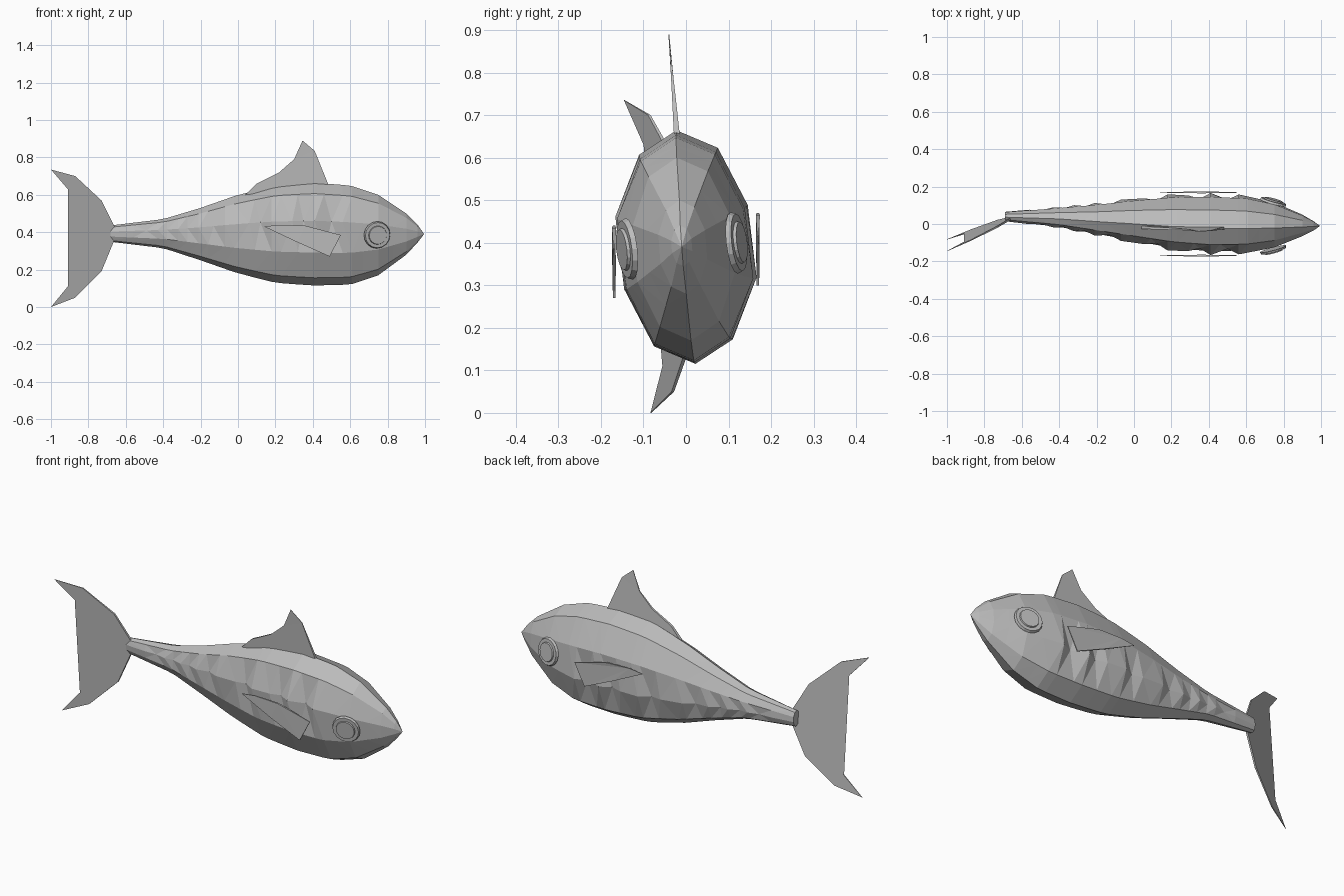
import bpy, bmesh
from mathutils import Vector, Matrix

cube = bpy.data.objects.get("Cube")
if cube:
    bpy.data.objects.remove(cube, do_unlink=True)

grey = bpy.data.materials.new("plain grey")
grey.use_nodes = True
colour = (0.5, 0.5, 0.5, 1)
grey.diffuse_color = colour
grey.node_tree.nodes["Principled BSDF"].inputs["Base Color"].default_value = colour


def finish(name, bm):
    """Turn a bmesh into a flat shaded grey object."""
    bmesh.ops.recalc_face_normals(bm, faces=bm.faces)
    mesh = bpy.data.meshes.new(name)
    bm.to_mesh(mesh)
    bm.free()
    mesh.materials.append(grey)
    obj = bpy.data.objects.new(name, mesh)
    bpy.context.scene.collection.objects.link(obj)
    return obj


# Body profile: x, top, bottom, right edge, left edge
PROFILE = [
    (-0.69, 0.435, 0.35, 0.015, 0.065),
    (-0.4, 0.47, 0.315, -0.02, 0.09),
    (-0.2, 0.53, 0.25, -0.06, 0.11),
    (0, 0.6, 0.18, -0.1, 0.135),
    (0.2, 0.65, 0.13, -0.14, 0.155),
    (0.4, 0.665, 0.115, -0.16, 0.16),
    (0.6, 0.65, 0.12, -0.155, 0.15),
    (0.75, 0.6, 0.17, -0.125, 0.115),
    (0.9, 0.5, 0.28, -0.065, 0.05),
    (0.96, 0.44, 0.345, -0.035, 0.015),
]


def section(x):
    """Interpolate the profile at x."""
    for a, b in zip(PROFILE, PROFILE[1:]):
        if x <= b[0]:
            break
    t = (x - a[0]) / (b[0] - a[0])
    return [p + (q - p) * t for p, q in zip(a[1:], b[1:])]


# Slightly rolled ten-sided cross-section; the second half mirrors the first
HALF = [(-0.14, 1), (0.47, 0.85), (0.91, 0.36), (1, -0.26), (0.69, -0.79)]
UNIT = HALF + [(-y, -z) for y, z in HALF]
FLANKS = (3, 8)
RIDGES = [0.61, 0.46, 0.23, -0.02, -0.16, -0.27, -0.38]


def body():
    # Each flank ridge is followed by a sunken ring, like overlapping plates
    rings = [(x, 1, 0) for x in (-0.69, -0.56, 0.67, 0.75, 0.83, 0.9, 0.96)]
    for x in RIDGES:
        rings += [(x, 1.04, -0.05), (x - 0.05, 0.84, -0.06)]
    rings += [(0.32, 0.97, -0.03), (0.09, 0.97, -0.03)]
    bm = bmesh.new()
    loops = []
    for x, swell, shift in sorted(rings):
        loop = []
        for i, (u, v) in enumerate(UNIT):
            flank = i in FLANKS
            px = x + shift if flank else x
            top, low, right, left = section(px)
            k = swell if flank else 1
            y = (left + right) / 2 + u * k * (left - right) / 2
            z = (top + low) / 2 + v * (top - low) / 2
            loop.append(bm.verts.new((px, y, z)))
        loops.append(loop)
    n = len(UNIT)
    for a, b in zip(loops, loops[1:]):
        for i in range(n):
            bm.faces.new((a[i], a[(i + 1) % n], b[(i + 1) % n], b[i]))
    bm.faces.new(loops[0])
    nose = bm.verts.new((0.995, -0.01, 0.39))
    for i in range(n):
        bm.faces.new((loops[-1][i], loops[-1][(i + 1) % n], nose))
    flat = [f for f in bm.faces if len(f.verts) == 4]
    bmesh.ops.triangulate(bm, faces=flat, quad_method="SHORT_EDGE")
    finish("body", bm)


def fin(name, outline, middle, half):
    """Plate from an x-z outline; middle gives its y, half its half thickness."""
    bm = bmesh.new()
    sides = []
    for s in (-1, 1):
        sides.append([bm.verts.new((x, middle(x, z) + s * half(x, z), z))
                      for x, z in outline])
    for side in sides:
        bm.faces.new(side)
    a, b = sides
    for i in range(len(a)):
        j = (i + 1) % len(a)
        bm.faces.new((a[i], a[j], b[j], b[i]))
    bmesh.ops.triangulate(bm, faces=bm.faces[:])
    finish(name, bm)


def eye(name, centre, normal):
    """Shallow stepped disc lying on the head."""
    turn = Vector(normal).to_track_quat("Z", "Y").to_matrix().to_4x4()
    bm = bmesh.new()
    for r1, r2, lift in ((0.073, 0.068, 0), (0.052, 0.048, 0.007)):
        bmesh.ops.create_cone(
            bm, cap_ends=True, segments=16, radius1=r1, radius2=r2, depth=0.012,
            matrix=Matrix.Translation(centre) @ turn @ Matrix.Translation((0, 0, lift)))
    finish(name, bm)


body()

# Back fin, thin towards the tip
fin("dorsal_fin",
    [(0.04, 0.6), (0.1, 0.66), (0.22, 0.72), (0.3, 0.79), (0.345, 0.89),
     (0.41, 0.835), (0.485, 0.65)],
    lambda x, z: -0.022 - (z - 0.66) * 0.08,
    lambda x, z: 0.001 + max(0, 0.85 - z) * 0.03)

# Forked tail, swung to the right and rolled with the body
fin("tail_fin",
    [(-1, 0.735), (-0.87, 0.7), (-0.73, 0.57), (-0.66, 0.43), (-0.66, 0.36),
     (-0.73, 0.19), (-0.87, 0.05), (-1, 0), (-0.91, 0.11), (-0.83, 0.27),
     (-0.8, 0.385), (-0.83, 0.5), (-0.91, 0.63)],
    lambda x, z: 0.015 + (x + 0.7) * 0.43 - (z - 0.37) * 0.085,
    lambda x, z: 0.001 + (x + 1) * 0.015)

# Paired side parts; the roll lifts the left ones a little
PECTORAL = [(0.14, 0.43), (0.22, 0.44), (0.36, 0.435), (0.55, 0.385),
            (0.49, 0.27), (0.32, 0.345)]
for name, s, lift in (("right", -1, 0), ("left", 1, 0.03)):
    fin(name + "_pectoral_fin", [(x, z + lift) for x, z in PECTORAL],
        lambda x, z: s * 0.169,
        lambda x, z: 0.001 + max(0, 0.04 - abs(x - 0.36) / 6) * 0.1)
    eye(name + "_eye", (0.745, -0.139 if s < 0 else 0.119, 0.385 + lift / 2),
        (0.27, s, s * 0.12))
